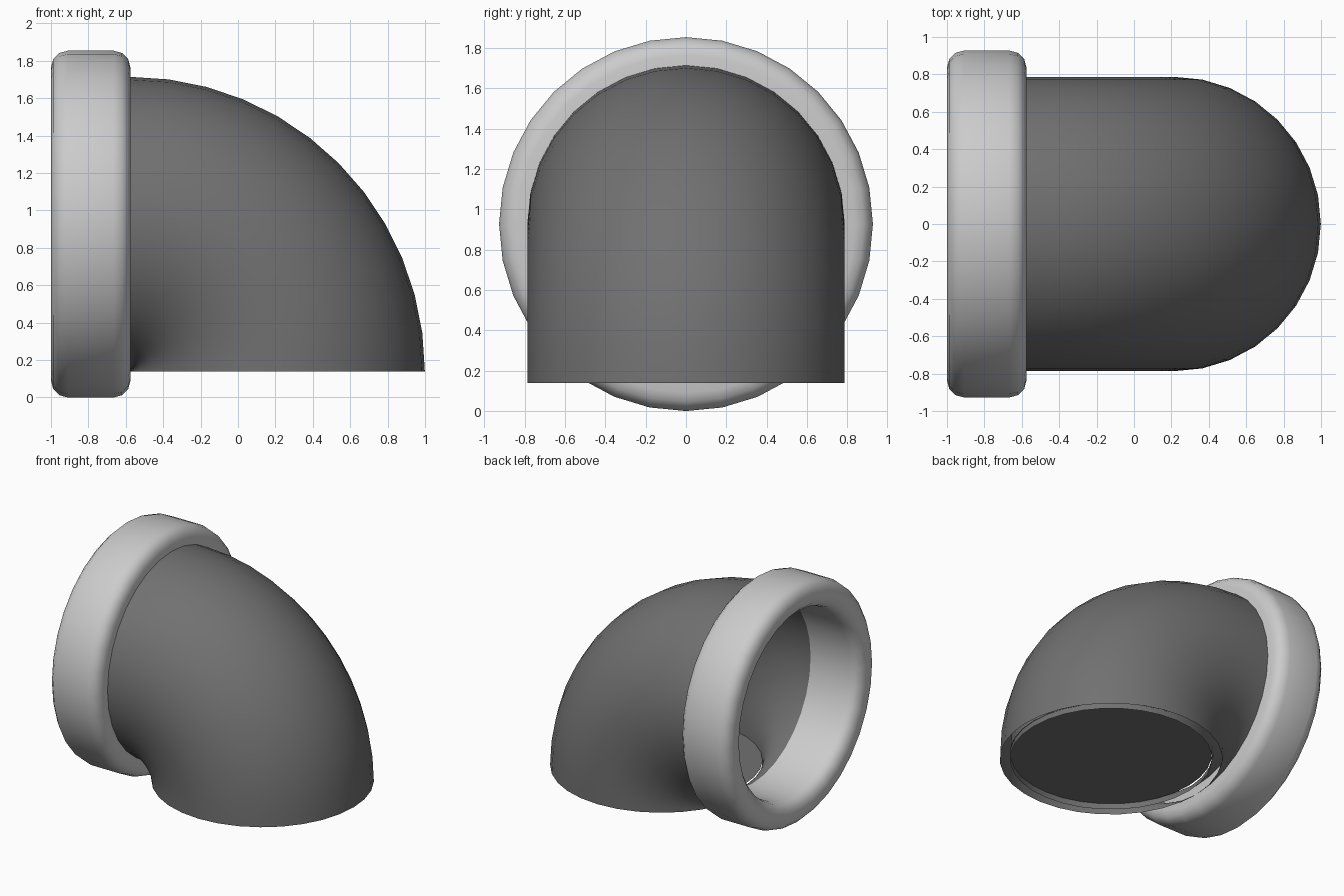
import bpy, bmesh
from math import sin, cos, pi, radians

if "Cube" in bpy.data.objects:
    bpy.data.objects.remove(bpy.data.objects["Cube"])

SEG = 32                       # sides around the pipe
CX, CZ = -0.575, 0.14          # pivot of the bend
R = 0.787                      # pipe radius and bend radius
INNER = 0.715                  # bore radius


def grey(name, v):
    m = bpy.data.materials.new(name)
    m.diffuse_color = (v, v, v, 1)
    m.use_nodes = True
    m.node_tree.nodes["Principled BSDF"].inputs["Base Color"].default_value = m.diffuse_color
    return m


def ring(a, r):
    # circle of radius r around the bend centreline at bend angle a
    pts = []
    for i in range(SEG):
        t = 2 * pi * i / SEG
        d = R + r * cos(t)
        pts.append((CX + d * sin(a), r * sin(t), CZ + d * cos(a)))
    return pts


def loft(name, rings, mat=None, closed=True):
    # skin through rings, the last joined to the first when closed
    bm = bmesh.new()
    vs = [[bm.verts.new(p) for p in r] for r in rings]
    for j in range(len(vs) if closed else len(vs) - 1):
        a, b = vs[j], vs[(j + 1) % len(vs)]
        for i in range(SEG):
            k = (i + 1) % SEG
            bm.faces.new((a[i], a[k], b[k], b[i]))
    bmesh.ops.remove_doubles(bm, verts=bm.verts, dist=1e-5)
    bmesh.ops.recalc_face_normals(bm, faces=bm.faces)
    return finish(name, bm, mat)


def finish(name, bm, mat):
    me = bpy.data.meshes.new(name)
    bm.to_mesh(me)
    bm.free()
    ob = bpy.data.objects.new(name, me)
    bpy.context.collection.objects.link(ob)
    if mat:
        me.materials.append(mat)
    bpy.ops.object.select_all(action='DESELECT')
    ob.select_set(True)
    bpy.context.view_layer.objects.active = ob
    bpy.ops.object.shade_smooth_by_angle(angle=radians(50))
    return ob


pipe_grey = grey("pipe_grey", 0.165)

# elbow: separate outer and inner curved walls, open between them at the ends
for name, r in (("elbow_outer_wall", R), ("elbow_inner_wall", INNER)):
    loft(name, [ring(radians(90) * i / 12, r) for i in range(13)], pipe_grey, False)

# collar: rounded section swept around the mouth
X0, X1, RO, F = -1.0, -0.575, 0.927, 0.09
profile = [(X1, INNER)]
for cx, cr, start in ((X1 - F, RO - F, 0), (X0 + F, RO - F, 90), (X0 + F, INNER + F, 180)):
    for i in range(4):
        t = radians(start + 30 * i)
        profile.append((cx + F * cos(t), cr + F * sin(t)))
loft("mouth_collar", [[(x, r * sin(2 * pi * i / SEG), CZ + R + r * cos(2 * pi * i / SEG))
                       for i in range(SEG)] for x, r in profile], grey("collar_grey", 0.7))

# disc closing the bore just above the lower opening
bm = bmesh.new()
bm.faces.new([bm.verts.new((CX + R + INNER * cos(2 * pi * i / SEG),
                            INNER * sin(2 * pi * i / SEG), CZ + 0.045)) for i in range(SEG)])
finish("inner_plug", bm, pipe_grey)
